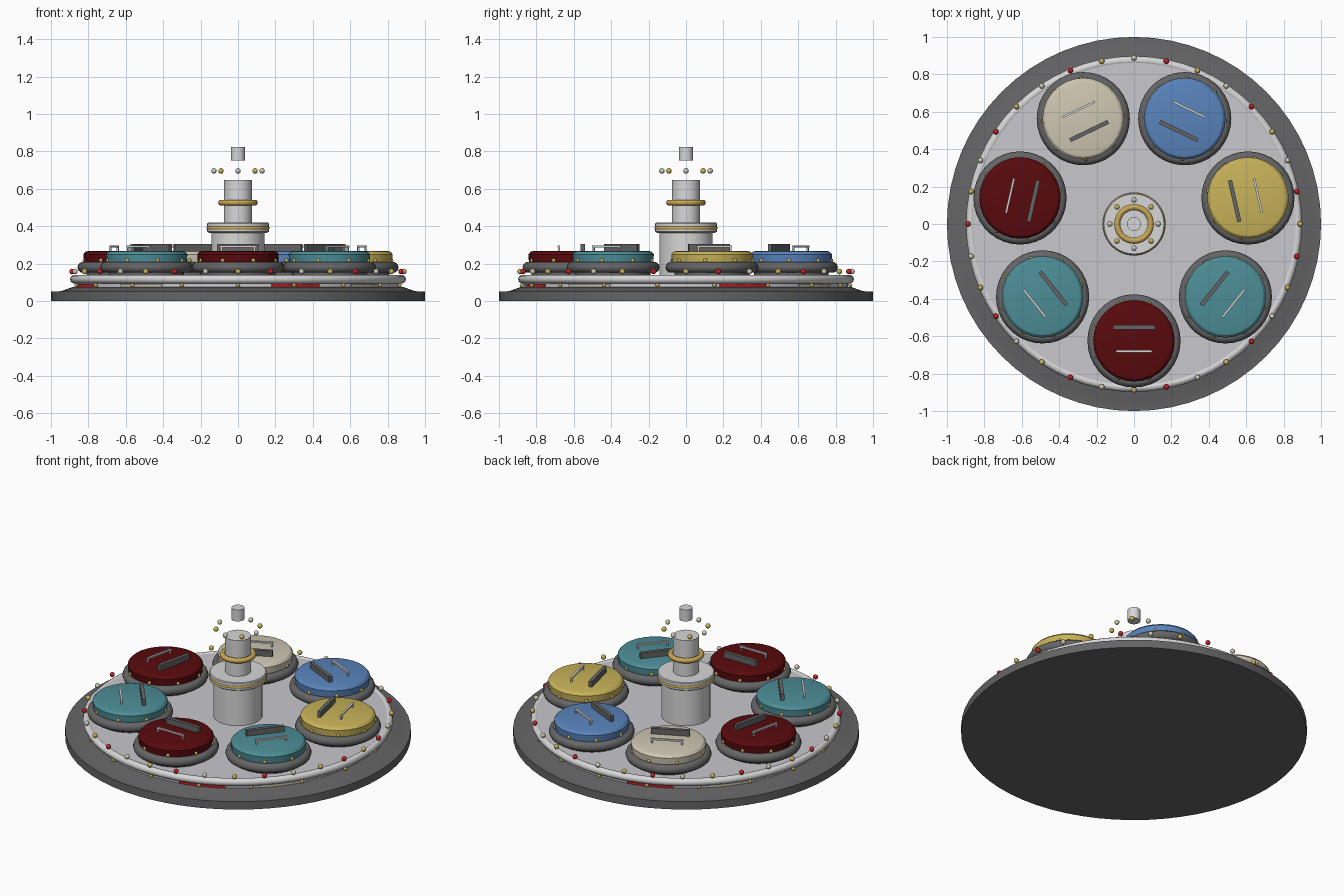
import bpy, bmesh
from math import sin, cos, pi, radians, tau
from mathutils import Matrix, Vector

cube = bpy.data.objects.get("Cube")
if cube:
    bpy.data.objects.remove(cube, do_unlink=True)


def material(name, r, g, b):
    m = bpy.data.materials.new(name)
    m.use_nodes = True
    m.diffuse_color = (r, g, b, 1)
    m.node_tree.nodes["Principled BSDF"].inputs["Base Color"].default_value = (r, g, b, 1)
    return m


dark = material("dark grey", .13, .13, .135)
pale = material("pale grey", .58, .58, .61)
silver = material("silver", .68, .68, .69)
gold = material("gold", .58, .39, .09)
yellow = material("yellow", .58, .45, .1)
cream = material("cream", .62, .57, .45)
blue = material("blue", .1, .23, .5)
teal = material("teal", .075, .27, .31)
maroon = material("maroon", .1, .003, .004)
red = material("bright red", .55, .015, .02)


def finish(bm, name, mat, smooth=None):
    bmesh.ops.recalc_face_normals(bm, faces=bm.faces)
    me = bpy.data.meshes.new(name)
    bm.to_mesh(me)
    bm.free()
    me.materials.append(mat)
    ob = bpy.data.objects.new(name, me)
    bpy.context.collection.objects.link(ob)
    if smooth:
        bpy.ops.object.select_all(action='DESELECT')
        ob.select_set(True)
        bpy.context.view_layer.objects.active = ob
        bpy.ops.object.shade_smooth_by_angle(angle=radians(smooth))
    return ob


def lathe(name, profile, mat, segs=32, smooth=30, at=(0, 0)):
    """Closed solid turned from (radius, height) points."""
    bm = bmesh.new()
    rings = [[bm.verts.new((at[0] + r * cos(tau * i / segs), at[1] + r * sin(tau * i / segs), z))
              for i in range(segs)] for r, z in profile]
    for a, b in zip(rings, rings[1:]):
        for i in range(segs):
            j = (i + 1) % segs
            bm.faces.new((a[i], a[j], b[j], b[i]))
    bm.faces.new(rings[0])
    bm.faces.new(rings[-1])
    return finish(bm, name, mat, smooth)


def torus(name, major, minor, z, mat, segs=48, sides=10, at=(0, 0)):
    bpy.ops.mesh.primitive_torus_add(major_radius=major, minor_radius=minor, major_segments=segs,
                                     minor_segments=sides, location=(at[0], at[1], z))
    ob = bpy.context.object
    ob.name = name
    ob.data.materials.append(mat)
    bpy.ops.object.shade_smooth_by_angle(angle=radians(50))


def bulbs(name, points, radius, mat):
    bm = bmesh.new()
    for p in points:
        bmesh.ops.create_uvsphere(bm, u_segments=10, v_segments=8, radius=radius,
                                  matrix=Matrix.Translation(p))
    finish(bm, name, mat, 60)


def polar(r, a, z=0.0):
    return Vector((r * cos(a), r * sin(a), z))


def boxes(name, parts, frame, mat):
    """Boxes given as (centre, size) in a local frame."""
    bm = bmesh.new()
    for c, s in parts:
        bmesh.ops.create_cube(bm, size=1, matrix=frame @ Matrix.Translation(c) @ Matrix.Diagonal((*s, 1)))
    finish(bm, name, mat)


# Base and turning platform
lathe("base", [(1, 0), (1, .05), (.945, .053), (.885, .075)], dark, 64)
lathe("platform", [(.865, .07), (.865, .135)], pale, 64)
torus("platform_rim", .875, .023, .117, silver, 64)

# Thin coloured skirt plates below the rim
for n in range(8):
    mid = radians(21 + 90 * (n // 2) + 32 * (n % 2))
    bm = bmesh.new()
    cols = [[bm.verts.new(polar(r, mid + radians(t), z)) for r, z in
             ((.866, .072), (.872, .072), (.872, .092), (.866, .092))] for t in range(-9, 10, 3)]
    for a, b in zip(cols, cols[1:]):
        for i in range(4):
            bm.faces.new((a[i], a[i - 1], b[i - 1], b[i]))
    bm.faces.new(cols[0])
    bm.faces.new(cols[-1])
    finish(bm, f"skirt_plate_{n + 1}", red if n % 2 == 0 else cream)

# Rim lights
for k, (word, mat) in enumerate((("yellow", yellow), ("red", red), ("cream", cream))):
    bulbs(f"rim_lights_{word}", [polar(.888, tau * i / 32, .158) for i in range(k, 32, 3)], .015, mat)
bulbs("skirt_lights", [polar(.878, -pi / 2 + tau * i / 18, .085) for i in range(18)], .011, yellow)

# Seven tubs, each with a backrest, hand rail and lights
for k, colour in enumerate((maroon, teal, yellow, blue, cream, maroon, teal)):
    a = -pi / 2 + tau * k / 7
    c = polar(.625, a)
    at = (c.x, c.y)
    tag = k + 1
    lathe(f"tub_foot_{tag}", [(.2, .13), (.2, .2)], dark, 32, at=at)
    torus(f"tub_bumper_{tag}", .219, .03, .18, dark, 36, at=at)
    lathe(f"tub_body_{tag}", [(.212, .17), (.218, .25), (.205, .264), (.19, .268)], colour, 28, 25, at)
    frame = Matrix.Translation(c) @ Matrix.Rotation(a, 4, 'Z')
    boxes(f"backrest_{tag}", [((-.073, 0, .284), (.022, .226, .04))], frame, dark)
    boxes(f"hand_rail_{tag}", [((.055, 0, .292), (.012, .19, .01))] +
          [((.055, s * .088, .277), (.01, .01, .026)) for s in (-1, 1)], frame, silver)
    bulbs(f"tub_lights_{tag}", [c + polar(.214, a + tau * (i + .5) / 8, .217) for i in range(8)],
          .011, yellow)

# Centre column
lathe("column_lower", [(.142, .13), (.142, .365)], silver)
lathe("column_flange", [(.155, .365), (.165, .372), (.165, .415), (.16, .419)], silver, 40)
torus("flange_band", .158, .011, .39, gold)
lathe("column_upper", [(.075, .415), (.075, .647)], silver)
torus("column_band", .09, .016, .526, gold)
lathe("top_cap", [(.037, .752), (.037, .825)], silver, 24)
for k, (word, mat) in enumerate((("cream", cream), ("yellow", yellow))):
    bulbs(f"crown_lights_{word}", [polar(.129, tau * i / 8, .696) for i in range(k, 8, 2)], .015, mat)
